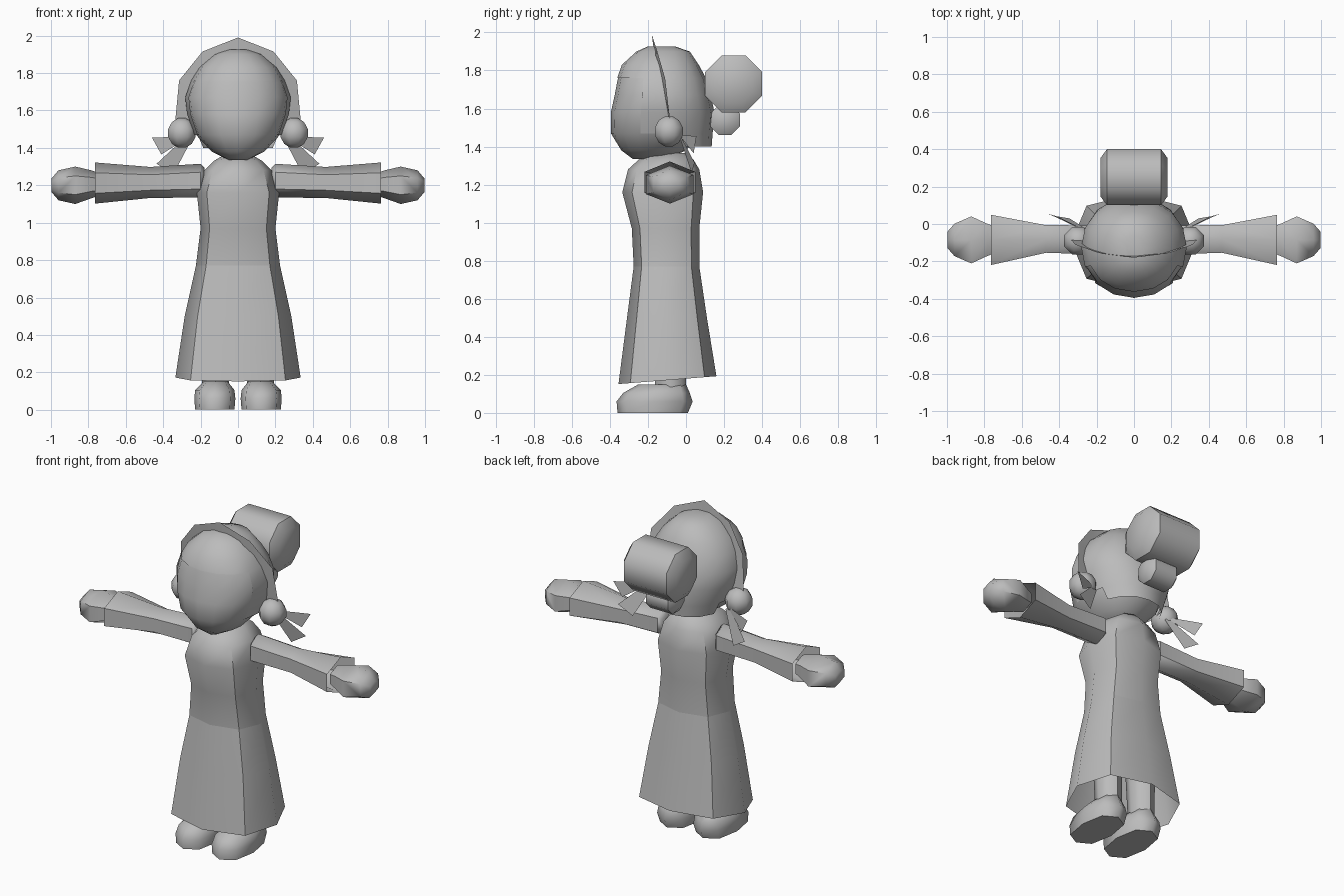
import bpy, bmesh, math

if "Cube" in bpy.data.objects:
    bpy.data.objects.remove(bpy.data.objects["Cube"])

grey = bpy.data.materials.new("plain grey")
grey.diffuse_color = (0.5, 0.5, 0.5, 1)
grey.use_nodes = True
grey.node_tree.nodes["Principled BSDF"].inputs["Base Color"].default_value = grey.diffuse_color


def finish(name, bm, angle=50, closed=True):
    if closed:
        bmesh.ops.recalc_face_normals(bm, faces=bm.faces[:])
    me = bpy.data.meshes.new(name)
    bm.to_mesh(me)
    bm.free()
    me.materials.append(grey)
    me.shade_smooth()
    me.set_sharp_from_angle(angle=math.radians(angle))
    ob = bpy.data.objects.new(name, me)
    bpy.context.collection.objects.link(ob)
    return ob


def loft(rings, axis="z", n=8, power=1.0, phase=0.0, caps=(True, True)):
    """Rings are (position, centre 1, radius 1, centre 2, radius 2)."""
    bm = bmesh.new()
    loops = []
    for t, c1, r1, c2, r2 in rings:
        loop = []
        for i in range(n):
            a = phase + 2 * math.pi * i / n
            u, v = math.cos(a), math.sin(a)
            u = math.copysign(abs(u) ** power, u)
            v = math.copysign(abs(v) ** power, v)
            p, q = c1 + r1 * u, c2 + r2 * v
            loop.append(bm.verts.new((p, q, t) if axis == "z" else (t, p, q)))
        loops.append(loop)
    for a, b in zip(loops, loops[1:]):
        for i in range(n):
            j = (i + 1) % n
            bm.faces.new((a[i], a[j], b[j], b[i]))
    if caps[0]:
        bm.faces.new(loops[0][::-1])
    if caps[1]:
        bm.faces.new(loops[-1])
    return bm


def strip(name, a, b):
    """Thin sheet between two point rows."""
    bm = bmesh.new()
    a = [bm.verts.new(p) for p in a]
    b = [bm.verts.new(p) for p in b]
    for i in range(len(a) - 1):
        bm.faces.new((a[i], a[i + 1], b[i + 1], b[i]))
    return finish(name, bm, closed=False)


def zring(z, w, front, back, x=0):
    return (z, x, w, (front + back) / 2, (back - front) / 2)


# head
head = [zring(1.335, .05, -.28, -.10), zring(1.38, .14, -.34, 0),
        zring(1.47, .225, -.395, .08), zring(1.58, .265, -.395, .12),
        zring(1.67, .275, -.375, .125), zring(1.75, .25, -.36, .10),
        zring(1.83, .20, -.33, .06), zring(1.895, .13, -.25, .01),
        zring(1.92, .05, -.20, -.06)]
finish("head", loft(head, n=16, power=.93))

# hair shell, open at the face and the neck
hair = [zring(1.40, .20, -.35, .135), zring(1.47, .232, -.40, .14),
        zring(1.58, .272, -.40, .15), zring(1.67, .282, -.38, .13),
        zring(1.76, .25, -.362, .105), zring(1.83, .207, -.337, .067),
        zring(1.90, .13, -.26, .02), zring(1.927, .05, -.20, -.06)]
bm = loft(hair, n=16, power=.93, caps=(False, True))
face = []
for f in bm.faces:
    c = f.calc_center_median()
    if c.y < -.24 and c.z < 1.76 or c.z < 1.46 and c.y < -.02:
        face.append(f)
bmesh.ops.delete(bm, geom=face, context="FACES")
finish("hair", bm)

# ruffle standing across the head
outer = [(.335, -.06, 1.46), (.335, -.085, 1.55), (.315, -.11, 1.76),
         (.19, -.155, 1.915), (0, -.18, 1.99)]
inner = [(.25, -.085, 1.46), (.26, -.09, 1.55), (.235, -.13, 1.76),
         (.14, -.16, 1.87), (0, -.17, 1.915)]
both = lambda row: row + [(-x, y, z) for x, y, z in row[-2::-1]]
strip("head_ruffle", both(outer), both(inner))

# hair buns at the back
finish("large_bun", loft([(-.18, .25, .11, 1.73, .11), (-.145, .25, .162, 1.73, .162),
                          (.145, .25, .162, 1.73, .162), (.18, .25, .11, 1.73, .11)],
                         "x", 8, phase=math.pi / 8))
finish("small_bun", loft([(-.10, .205, .05, 1.54, .05), (-.075, .205, .085, 1.54, .085),
                          (.075, .205, .085, 1.54, .085), (.10, .205, .05, 1.54, .05)],
                         "x", 8, phase=math.pi / 8))

# bodice and skirt
bodice = [zring(.77, .225, -.275, .07), zring(.97, .20, -.285, .07),
          zring(1.16, .22, -.335, .09), zring(1.28, .18, -.305, .07),
          zring(1.33, .13, -.25, .04), zring(1.365, .07, -.18, 0)]
finish("bodice", loft(bodice, n=8, power=.8, caps=(False, True)))
skirt = [zring(.18, .335, -.355, .16), zring(.50, .285, -.31, .11),
         zring(.77, .225, -.275, .07)]
bm = loft(skirt, n=8, power=.8, caps=(False, False))
for v in bm.verts:  # hem dips at the front
    if v.co.z < .3:
        v.co.z += .08 * v.co.y
finish("skirt", bm)

for s, side in ((1, "left"), (-1, "right")):
    # sleeve with open cuff
    sleeve = [(.18, -.085, .06, 1.225, .07), (.20, -.085, .09, 1.225, .09),
              (.47, -.08, .085, 1.215, .083), (.765, -.085, .155, 1.212, .11)]
    finish(side + "_sleeve", loft([(s * r[0],) + r[1:] for r in sleeve], "x", 6,
                                  phase=math.pi / 6, caps=(True, False)))
    # hand
    hand = [(.74, -.085, .08, 1.205, .06), (.785, -.085, .10, 1.205, .075),
            (.87, -.085, .145, 1.20, .10), (.96, -.085, .10, 1.20, .08),
            (.998, -.085, .05, 1.20, .035)]
    finish(side + "_hand", loft([(s * r[0],) + r[1:] for r in hand], "x", 6,
                                phase=math.pi / 6))
    # leg
    finish(side + "_leg", loft([zring(.10, .07, -.16, 0, s * .12),
                                zring(.45, .08, -.18, .0, s * .12)], n=8))
    # shoe
    shoe = [zring(0, .105, -.36, .01, s * .124), zring(.06, .11, -.365, .035, s * .124),
            zring(.105, .105, -.33, .02, s * .124), zring(.15, .065, -.25, .0, s * .12)]
    finish(side + "_shoe", loft(shoe, n=8, power=.8), 60)
    # side hair ball
    finish(side + "_hair_ball", loft(
        [zring(1.48 + .082 * math.sin(a), .082 * math.cos(a), -.09 - .082 * math.cos(a),
               -.09 + .082 * math.cos(a), s * .30)
         for a in (-1.3, -.8, -.27, .27, .8, 1.3)], n=8, phase=math.pi / 8))
    # ribbon tails
    strip(side + "_upper_ribbon",
          [(s * .29, -.02, 1.46), (s * .46, .055, 1.455)],
          [(s * .29, -.02, 1.44), (s * .41, .04, 1.365)])
    strip(side + "_lower_ribbon",
          [(s * .28, -.03, 1.46), (s * .435, .045, 1.315)],
          [(s * .25, -.03, 1.44), (s * .345, .03, 1.26)])
